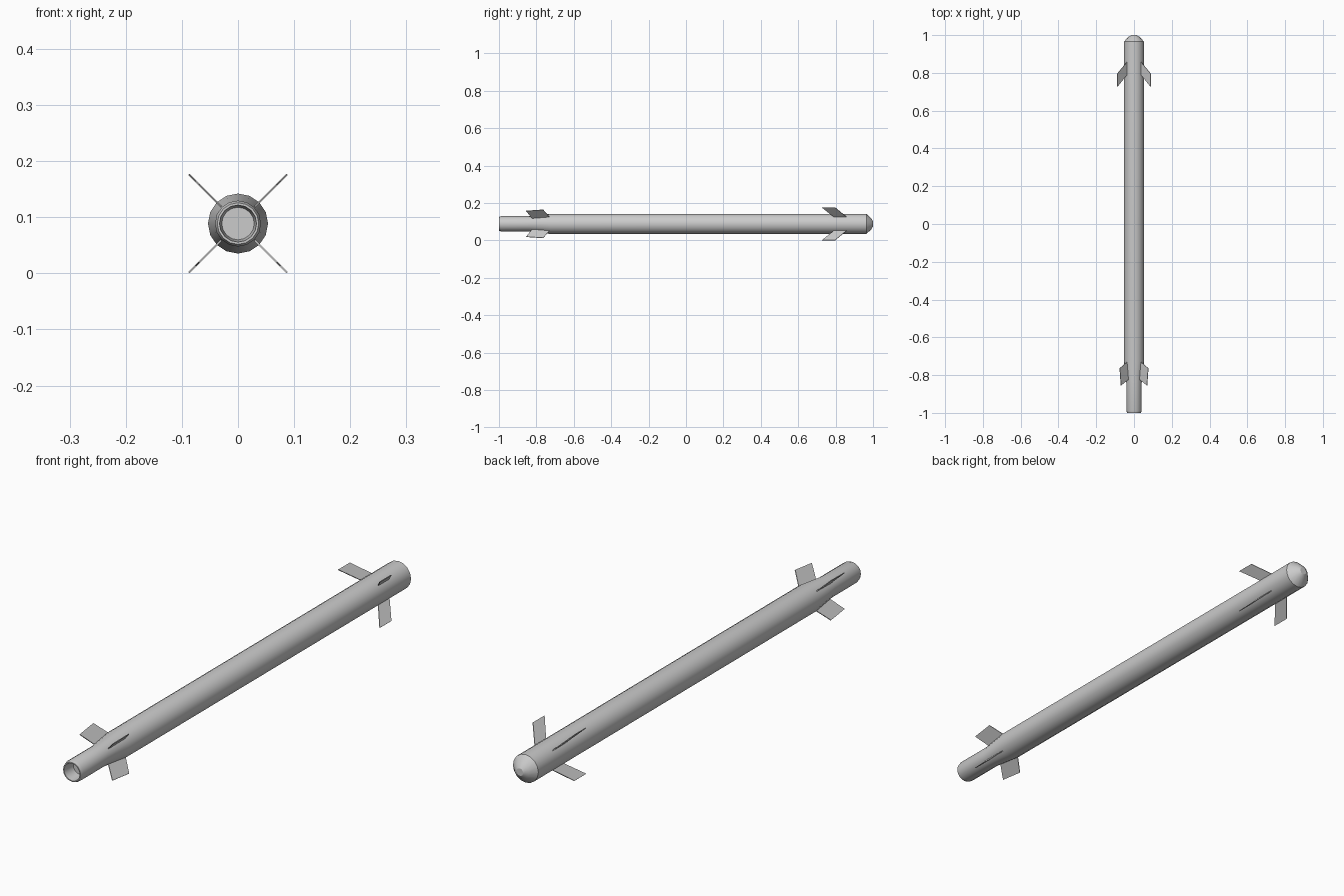
import bpy, bmesh
from math import cos, sin, pi, radians

if "Cube" in bpy.data.objects:
    bpy.data.objects.remove(bpy.data.objects["Cube"])

SIDES = 16
AXIS_Z = 0.0888


def make_object(name, bm, smooth=False):
    bmesh.ops.recalc_face_normals(bm, faces=bm.faces)
    mesh = bpy.data.meshes.new(name)
    bm.to_mesh(mesh)
    bm.free()
    ob = bpy.data.objects.new(name, mesh)
    bpy.context.collection.objects.link(ob)
    if smooth:
        bpy.ops.object.select_all(action='DESELECT')
        ob.select_set(True)
        bpy.context.view_layer.objects.active = ob
        bpy.ops.object.shade_smooth_by_angle(angle=radians(30))
    return ob


def lathe(name, profile):
    """Turn (radius, y) points around the long axis and cap both ends."""
    bm = bmesh.new()
    rings = []
    for r, y in profile:
        rings.append([bm.verts.new((r * cos(2 * pi * i / SIDES), y,
                                    AXIS_Z + r * sin(2 * pi * i / SIDES)))
                      for i in range(SIDES)])
    for a, b in zip(rings, rings[1:]):
        for i in range(SIDES):
            j = (i + 1) % SIDES
            bm.faces.new((a[i], a[j], b[j], b[i]))
    bm.faces.new(rings[0])
    bm.faces.new(rings[-1])
    return make_object(name, bm, True)


def fin(name, outline, angle, thick=0.003):
    """Thin plate from (radius, y) corners, standing out at the given angle."""
    bm = bmesh.new()
    c, s = cos(angle), sin(angle)
    sides = []
    for t in (-thick / 2, thick / 2):
        sides.append([bm.verts.new((r * c - t * s, y, AXIS_Z + r * s + t * c))
                      for r, y in outline])
    lo, hi = sides
    bm.faces.new(lo)
    bm.faces.new(hi)
    for i in range(len(outline)):
        j = (i + 1) % len(outline)
        bm.faces.new((lo[i], lo[j], hi[j], hi[i]))
    return make_object(name, bm)


# Body: recessed nozzle, narrow tail, taper, long tube, blunt nose
lathe("body", [(0.029, -0.95), (0.033, -1.0), (0.037, -1.0), (0.041, -0.988),
               (0.041, -0.84), (0.0535, -0.73), (0.0535, 0.965),
               (0.030, 0.99), (0.014, 1.0)])

# Swept fins, four at each end, on the diagonals
front_outline = [(0.045, 0.864), (0.124, 0.797), (0.124, 0.727), (0.045, 0.797)]
rear_outline = [(0.036, -0.72), (0.052, -0.73), (0.107, -0.764),
                (0.098, -0.855), (0.036, -0.82)]
for k in range(4):
    angle = pi / 4 + k * pi / 2
    fin(f"front_fin_{k + 1}", front_outline, angle)
    fin(f"rear_fin_{k + 1}", rear_outline, angle)
